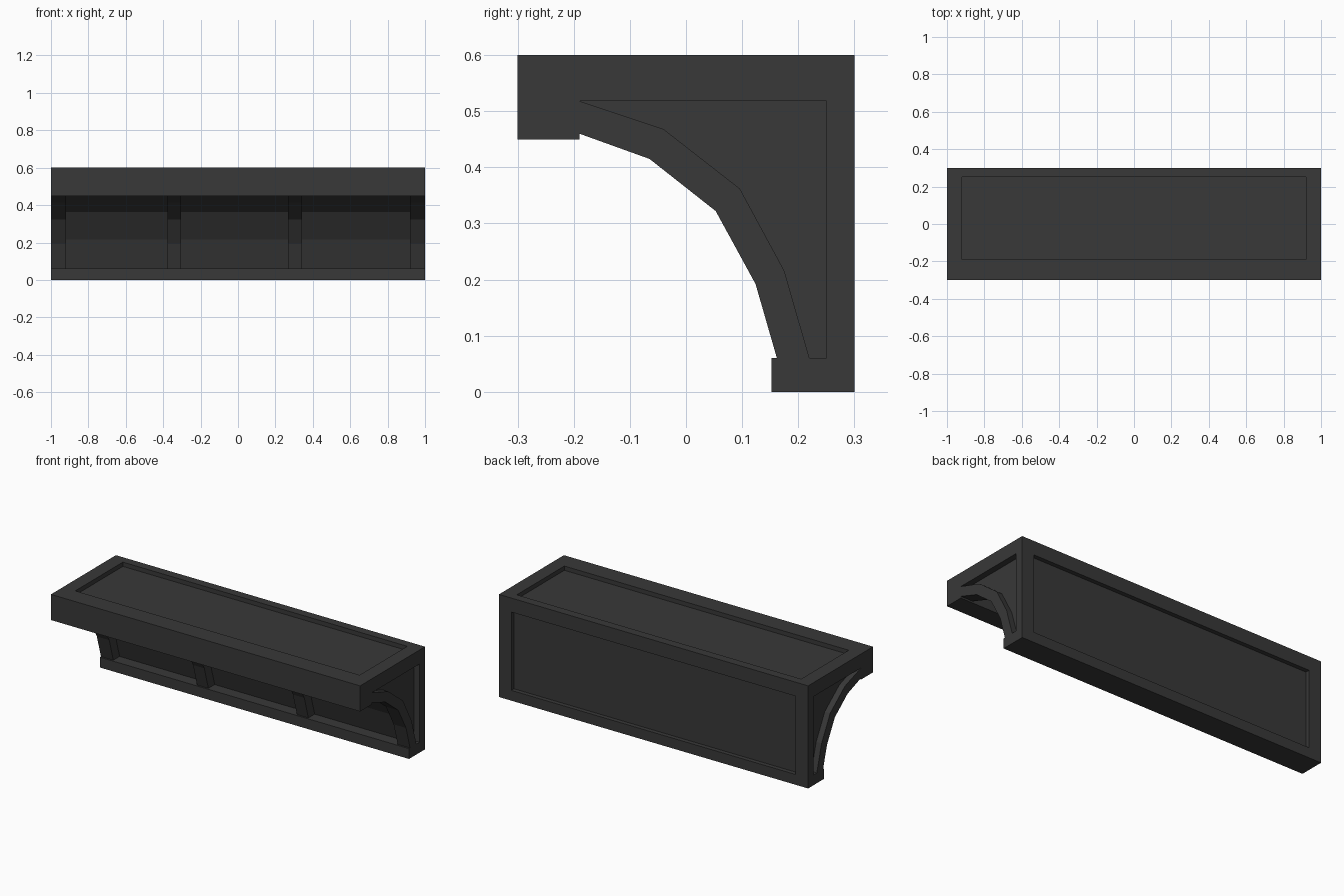
import bpy, bmesh

if "Cube" in bpy.data.objects:
    bpy.data.objects.remove(bpy.data.objects["Cube"])


def add_prism(bm, profile, x0, x1):
    """Extrude a (y, z) profile along x."""
    face = bm.faces.new([bm.verts.new((x0, y, z)) for y, z in profile])
    ext = bmesh.ops.extrude_face_region(bm, geom=[face], use_keep_orig=True)
    verts = [g for g in ext["geom"] if isinstance(g, bmesh.types.BMVert)]
    bmesh.ops.translate(bm, verts=verts, vec=(x1 - x0, 0, 0))


def make_object(name, prisms):
    bm = bmesh.new()
    for profile, x0, x1 in prisms:
        add_prism(bm, profile, x0, x1)
    bmesh.ops.recalc_face_normals(bm, faces=bm.faces)
    mesh = bpy.data.meshes.new(name)
    bm.to_mesh(mesh)
    bm.free()
    obj = bpy.data.objects.new(name, mesh)
    bpy.context.collection.objects.link(obj)
    return obj


def rect(y0, y1, z0, z1):
    return [(y0, z0), (y1, z0), (y1, z1), (y0, z1)]


# Curved faces: front of the ribs, and the set-back wall between them
rib_curve = [(0.162, 0.06), (0.124, 0.192), (0.053, 0.322), (-0.065, 0.415), (-0.19, 0.46)]
wall_curve = [(0.22, 0.06), (0.175, 0.216), (0.096, 0.362), (-0.04, 0.468), (-0.19, 0.518)]

# Solid ledge body
body_profile = [(-0.3, 0.45), (-0.3, 0.6), (0.3, 0.6), (0.3, 0.0), (0.152, 0.0),
                (0.152, 0.06)] + rib_curve + [(-0.19, 0.45)]
body = make_object("ledge_body", [(body_profile, -1, 1)])

# Three bays between the four ribs
bay = wall_curve + [(-0.19, 0.06)]
cuts = [(bay, a, b) for a, b in ((-0.92, -0.378), (-0.305, 0.268), (0.342, 0.92))]

# Sunken panels on both ends, the top and the back
end_panel = wall_curve + [(0.25, 0.518), (0.25, 0.06)]
cuts += [(end_panel, -1.1, -0.965), (end_panel, 0.965, 1.1)]
cuts += [(rect(-0.19, 0.25, 0.575, 0.7), -0.92, 0.92),
         (rect(0.275, 0.4, 0.06, 0.518), -0.92, 0.92)]
cutter = make_object("recess_cutter", cuts)
cutter.hide_render = True

mod = body.modifiers.new("recesses", 'BOOLEAN')
mod.operation = 'DIFFERENCE'
mod.solver = 'EXACT'
mod.object = cutter
bpy.context.view_layer.objects.active = body
body.select_set(True)
bpy.ops.object.modifier_apply(modifier=mod.name)
bpy.data.objects.remove(cutter)

# Dark grey finish
mat = bpy.data.materials.new("dark_grey")
mat.diffuse_color = (0.04, 0.04, 0.04, 1)
mat.use_nodes = True
mat.node_tree.nodes["Principled BSDF"].inputs["Base Color"].default_value = mat.diffuse_color
body.data.materials.clear()
body.data.materials.append(mat)
